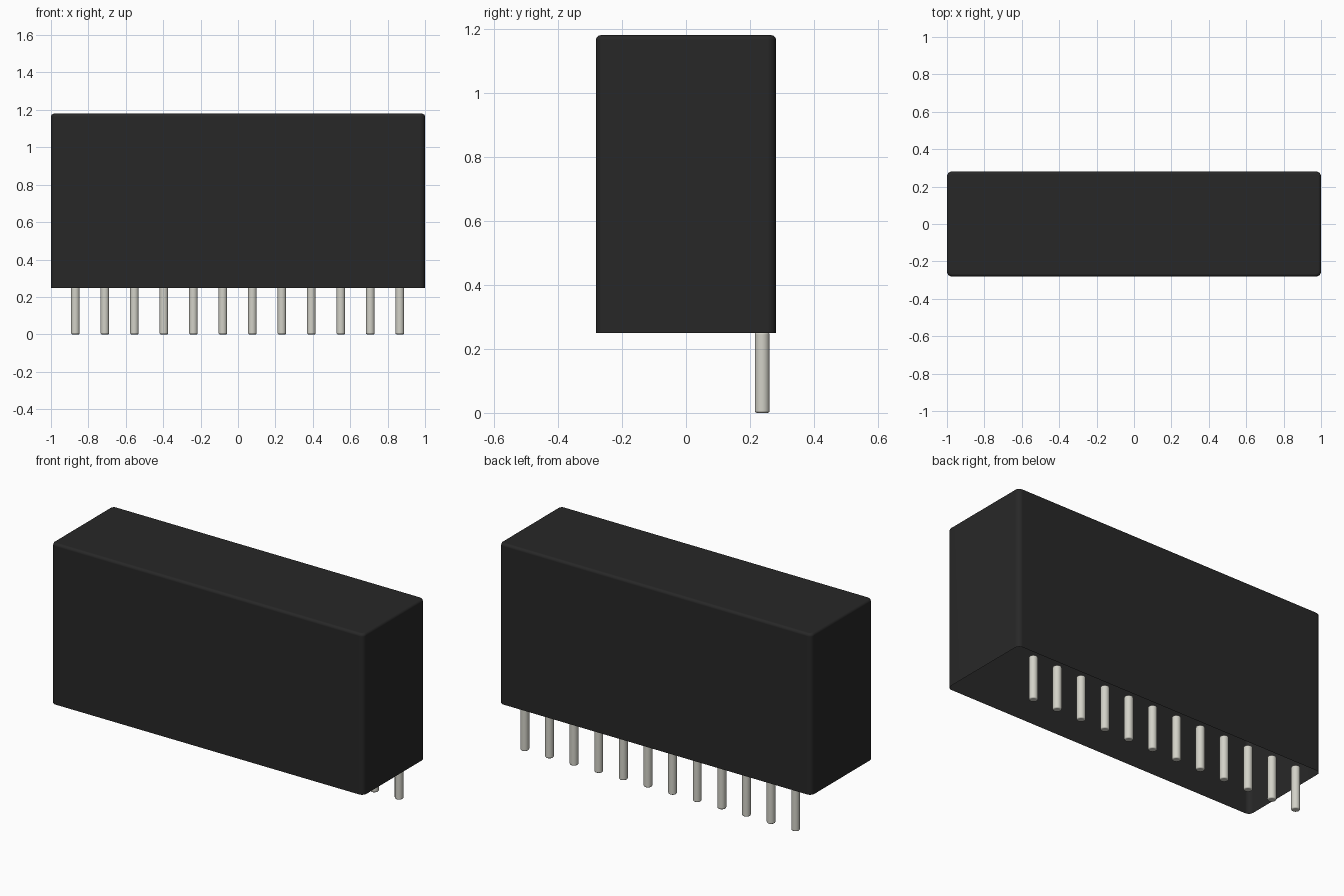
import bpy
import bmesh
from mathutils import Matrix

cube = bpy.data.objects.get("Cube")
if cube:
    bpy.data.objects.remove(cube, do_unlink=True)


def material(name, colour):
    mat = bpy.data.materials.new(name)
    mat.use_nodes = True
    mat.diffuse_color = colour
    bsdf = next(n for n in mat.node_tree.nodes if n.type == 'BSDF_PRINCIPLED')
    bsdf.inputs["Base Color"].default_value = colour
    bsdf.inputs["Roughness"].default_value = 0.6
    return mat


def finish(name, bm, mat):
    mesh = bpy.data.meshes.new(name)
    bm.to_mesh(mesh)
    bm.free()
    obj = bpy.data.objects.new(name, mesh)
    bpy.context.collection.objects.link(obj)
    mesh.materials.append(mat)
    bpy.ops.object.select_all(action='DESELECT')
    obj.select_set(True)
    bpy.context.view_layer.objects.active = obj
    bpy.ops.object.shade_smooth_by_angle(angle=0.6)
    # Keep the large flat faces evenly shaded next to their rounded edges
    normals = obj.modifiers.new("even_normals", 'WEIGHTED_NORMAL')
    normals.keep_sharp = True


def round_edges(bm, edges, radius, segments):
    bmesh.ops.bevel(bm, geom=edges, offset=radius, segments=segments,
                    profile=0.5, affect='EDGES')


black = material("black plastic", (0.0203, 0.0203, 0.0203, 1))
metal = material("pin metal", (0.645, 0.638, 0.572, 1))

# Housing: thin shell open underneath, with rounded upright and top edges
BOTTOM, TOP = 0.249, 1.18
bm = bmesh.new()
bmesh.ops.create_cube(bm, size=1, matrix=Matrix.Translation((0, 0, (BOTTOM + TOP) / 2))
                      @ Matrix.Diagonal((2, 0.563, TOP - BOTTOM, 1)))
upright = [e for e in bm.edges if abs(e.verts[0].co.z - e.verts[1].co.z) > 0.5]
round_edges(bm, upright, 0.028, 5)
rim = [e for e in bm.edges if all(v.co.z > TOP - 0.001 for v in e.verts)]
round_edges(bm, rim, 0.016, 4)
underside = [f for f in bm.faces if all(v.co.z < BOTTOM + 0.001 for v in f.verts)]
bmesh.ops.delete(bm, geom=underside, context='FACES_ONLY')
finish("housing", bm, black)

# Row of round pins with softened ends along the back
RADIUS, PIN_TOP, PINS, PITCH = 0.0232, 0.252, 12, 0.1577
for i in range(PINS):
    x = (i - (PINS - 1) / 2) * PITCH - 0.002
    bm = bmesh.new()
    bmesh.ops.create_cone(bm, cap_ends=True, segments=24, radius1=RADIUS, radius2=RADIUS,
                          depth=PIN_TOP, matrix=Matrix.Translation((x, 0.238, PIN_TOP / 2)))
    ends = [e for e in bm.edges if abs(e.verts[0].co.z - e.verts[1].co.z) < 0.01]
    round_edges(bm, ends, 0.007, 3)
    finish(f"pin_{i + 1}", bm, metal)
